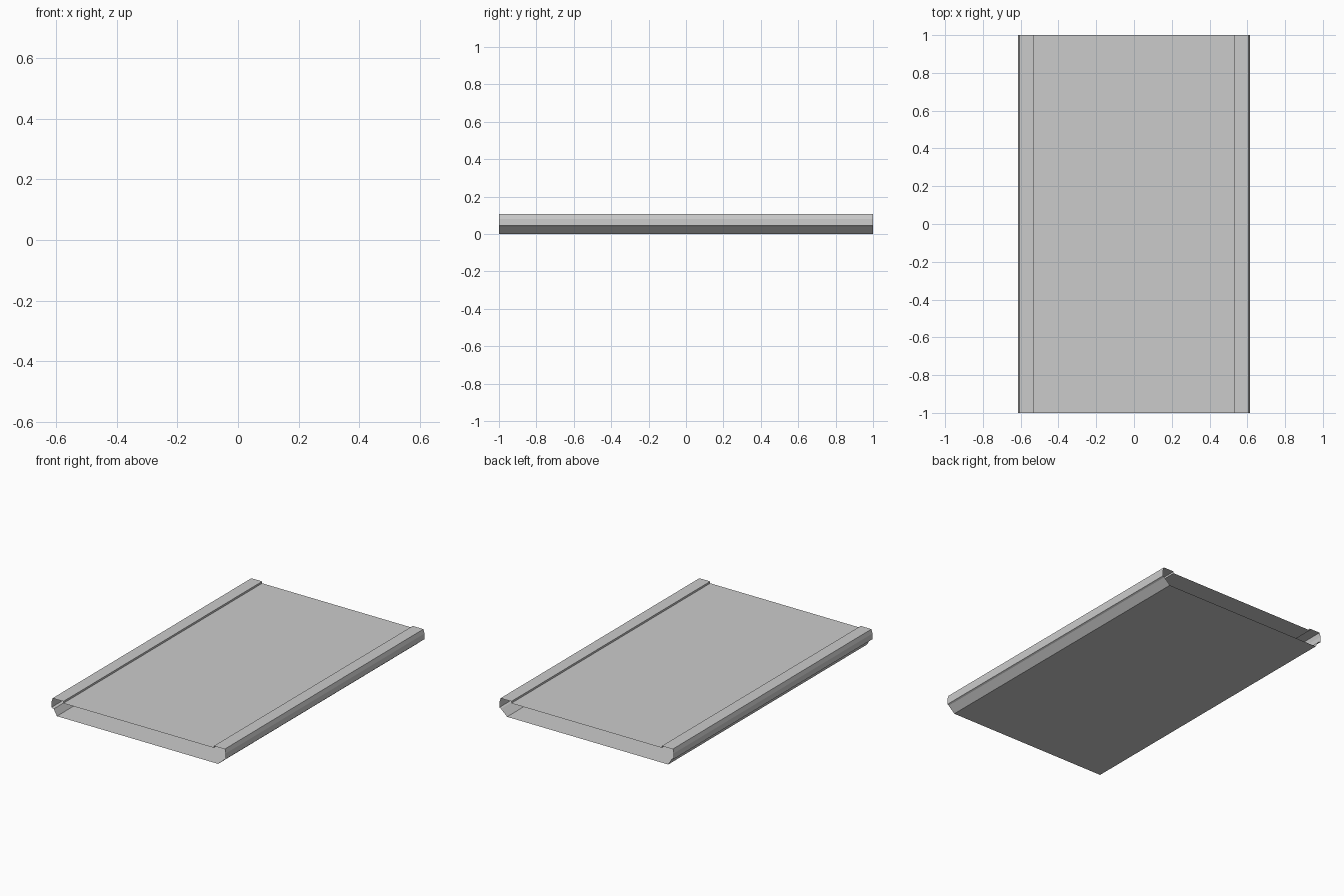
import bpy

if "Cube" in bpy.data.objects:
    bpy.data.objects.remove(bpy.data.objects["Cube"])

HALF_LENGTH = 1.0


def extrude_profile(name, profile):
    """Open-ended sleeve: a closed x/z profile swept along y, with no end caps."""
    n = len(profile)
    verts = [(x, y, z) for y in (-HALF_LENGTH, HALF_LENGTH) for x, z in profile]
    faces = [(i, (i + 1) % n, (i + 1) % n + n, i + n) for i in range(n)]
    mesh = bpy.data.meshes.new(name)
    mesh.from_pydata(verts, [], faces)
    mesh.update()
    obj = bpy.data.objects.new(name, mesh)
    bpy.context.collection.objects.link(obj)
    return obj


# Right edge, bottom to top: sloped foot, small ledge, bowed wall, raised rim, step to panel
def edge(foot_x, ledge_x):
    return [(foot_x, 0.0), (ledge_x, 0.04), (0.614, 0.045), (0.613, 0.08),
            (0.606, 0.106), (0.53, 0.106), (0.53, 0.094)]


right = edge(0.56, 0.603)
# Left edge is the mirror image, with a slightly wider foot
left = [(-x, z) for x, z in reversed(edge(0.575, 0.598))]

extrude_profile("panel_shell", right + left)
